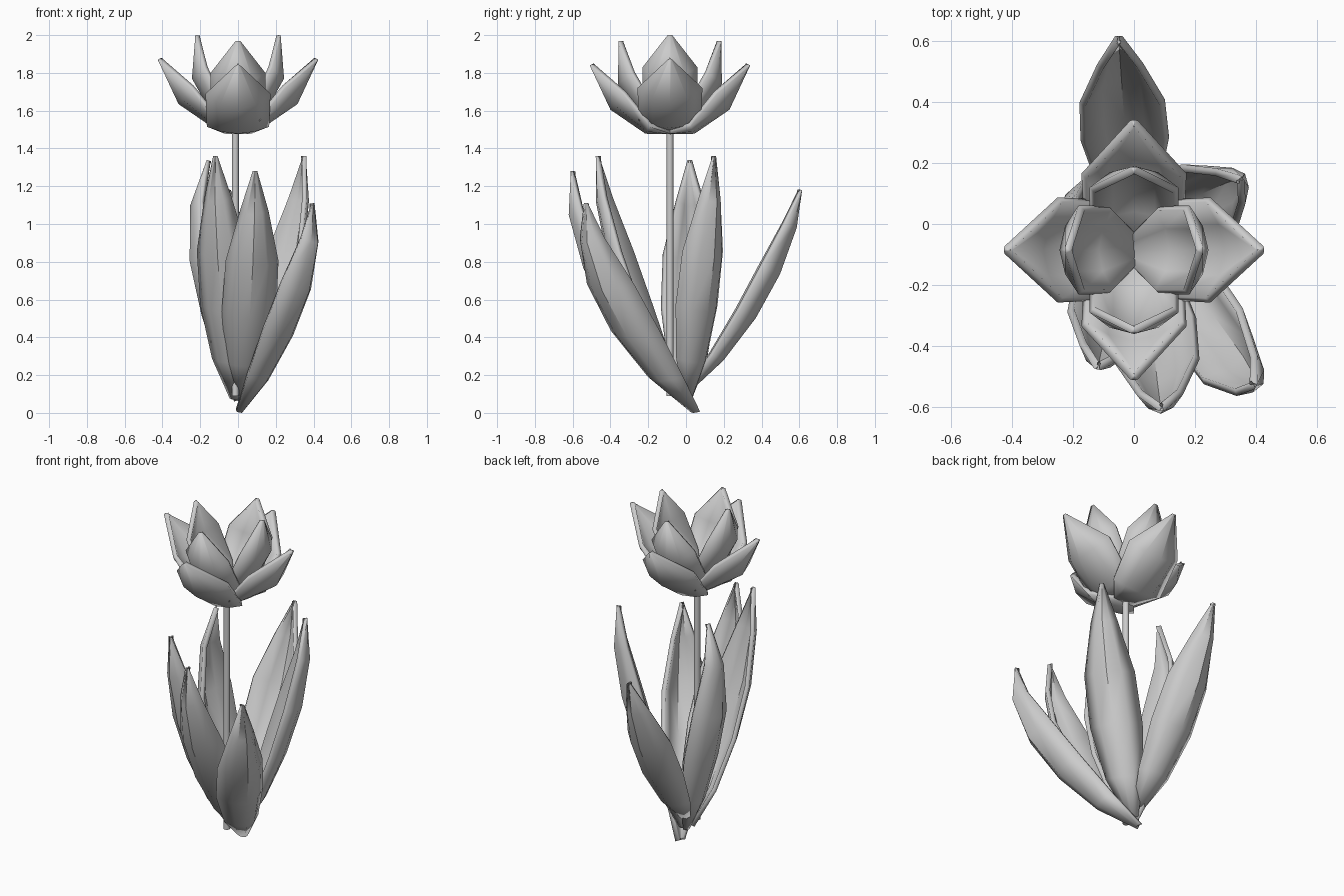
import bpy, math
from mathutils import Vector

if "Cube" in bpy.data.objects:
    bpy.data.objects.remove(bpy.data.objects["Cube"])


def smooth(obj):
    bpy.ops.object.select_all(action="DESELECT")
    obj.select_set(True)
    bpy.context.view_layer.objects.active = obj
    bpy.ops.object.shade_smooth_by_angle(angle=math.radians(40))


def blade(name, rows, facing, thickness):
    """Cupped strip: rows are (centre point, edge offset vector, half width)."""
    side = Vector((-math.sin(facing), math.cos(facing), 0))
    cols = (-1, -0.55, 0, 0.55, 1)
    n = len(cols)
    verts = [c + side * (w * u) + cup * (u * u) for c, cup, w in rows for u in cols]
    faces = [(i * n + j, i * n + j + 1, (i + 1) * n + j + 1, (i + 1) * n + j)
             for i in range(len(rows) - 1) for j in range(n - 1)]
    mesh = bpy.data.meshes.new(name)
    mesh.from_pydata(verts, [], faces)
    obj = bpy.data.objects.new(name, mesh)
    bpy.context.collection.objects.link(obj)
    solid = obj.modifiers.new("thickness", "SOLIDIFY")
    solid.thickness = thickness
    solid.offset = -1
    smooth(obj)


# Leaves: height fraction, lean fraction, bulge fraction, half width, cup depth
LEAF = [(0, 0, 0, .03, .02), (.15, .29, .4, .105, .07), (.36, .58, .75, .145, .105),
        (.58, .80, 1, .14, .11), (.81, .95, .8, .075, .07), (1, 1, 0, .012, 0)]


def leaf(name, base, tip, facing, bulge):
    base, tip = Vector(base), Vector(tip)
    f = math.radians(facing)
    out = Vector((math.cos(f), math.sin(f), 0))
    inward = out * -0.87 + Vector((0, 0, 0.35))
    rows = []
    for zf, lean, b, w, cup in LEAF:
        c = base.lerp(tip, lean) + out * (bulge * b)
        c.z = base.z + (tip.z - base.z) * zf
        rows.append((c, inward * cup, w))
    blade(name, rows, f, 0.025)


leaf("front_leaf", (.02, -.03, .06), (.09, -.61, 1.28), -88, .05)
leaf("front_left_leaf", (-.02, -.04, .07), (-.12, -.475, 1.36), -105, .03)
leaf("left_leaf", (-.02, .0, .06), (-.165, .02, 1.34), 178, .12)
leaf("back_leaf", (-.01, .03, .12), (-.05, .615, 1.18), 92, 0)
leaf("back_right_leaf", (.03, .02, .07), (.355, .15, 1.36), 40, .04)
leaf("front_right_leaf", (.02, .04, .0), (.40, -.53, 1.11), -27, .06)

# Stem
CENTRE = Vector((0.0, -0.085, 0))
bpy.ops.mesh.primitive_cylinder_add(vertices=16, radius=.018, depth=1.4,
                                    location=(-.014, -.085, .79))
stem = bpy.context.object
stem.name = "stem"
smooth(stem)

# Petals: centre radius, centre z, edge radius, edge z, half width
OUTER = [(0, 1.475, 0, 1.478, .07), (.13, 1.478, .11, 1.515, .165),
         (.315, 1.605, .25, 1.69, .172), (.425, 1.84, .424, 1.84, .012)]
INNER = [(0, 1.505, 0, 1.508, .06), (.14, 1.54, .09, 1.60, .145),
         (.275, 1.74, .205, 1.80, .145), (.272, 1.97, .271, 1.97, .012)]


def petal(name, profile, angle, squeeze, lift):
    f = math.radians(angle)
    out = Vector((math.cos(f), math.sin(f), 0))
    rows = []
    for i, (rc, zc, re, ze, w) in enumerate(profile):
        k = 1 - (1 - squeeze) * i / 3
        up = lift if i else lift / 3
        c = CENTRE + out * (rc * k) + Vector((0, 0, zc + up))
        rows.append((c, out * ((re - rc) * k) + Vector((0, 0, ze - zc)), w))
    blade(name, rows, f, 0.025)


for label, angle in (("right", 0), ("back", 90), ("left", 180), ("front", 270)):
    across = angle % 180 == 0
    lift = .03 if across else 0
    petal(label + "_outer_petal", OUTER, angle, 1, lift)
    petal(label + "_inner_petal", INNER, angle, .83 if across else 1, lift)
